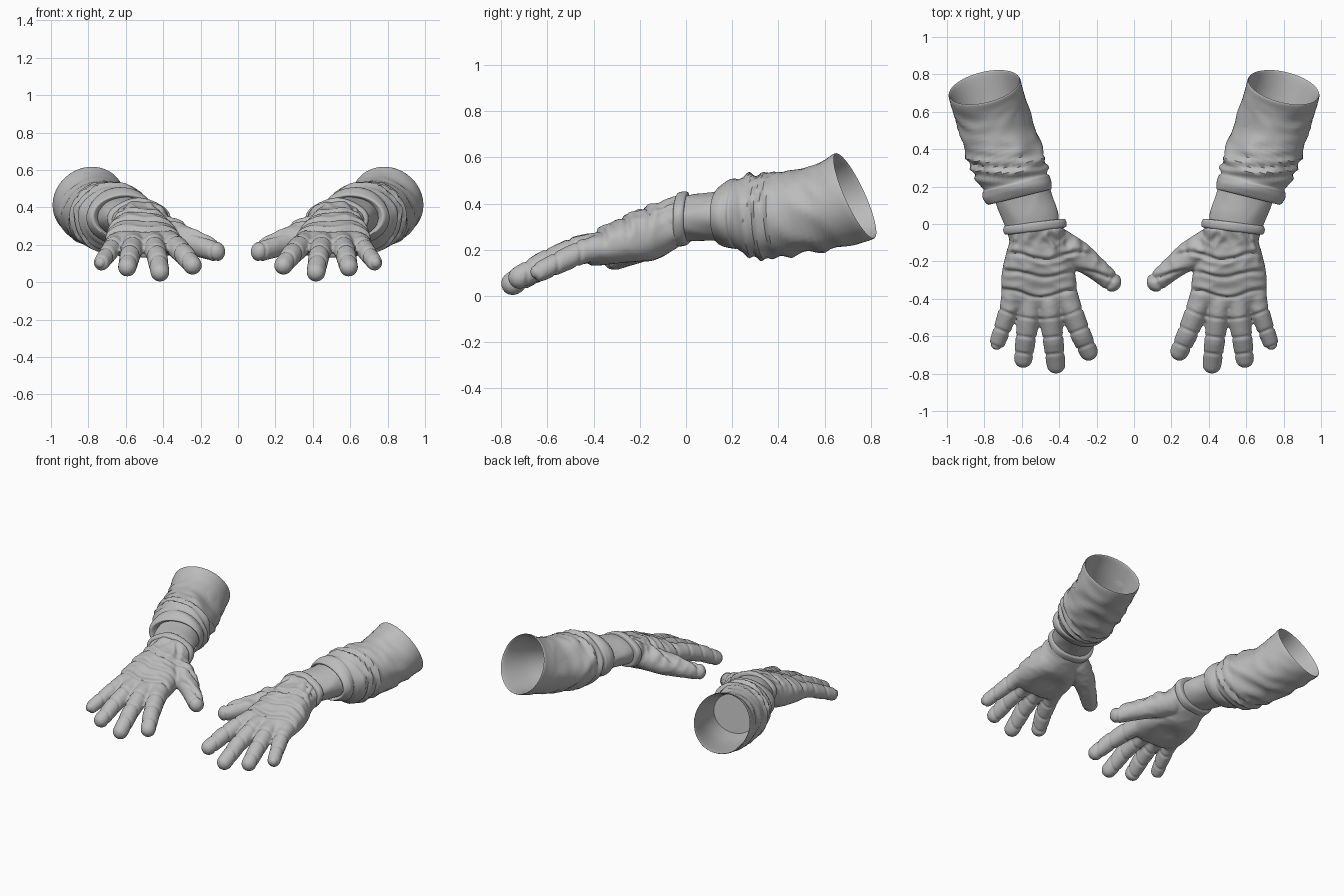
import bpy, bmesh, math
from mathutils import Vector, Matrix, noise

cube = bpy.data.objects.get("Cube")
if cube:
    bpy.data.objects.remove(cube, do_unlink=True)

grey = bpy.data.materials.new("fabric_grey")
grey.use_nodes = True
GREY = (0.5, 0.5, 0.5, 1)
grey.diffuse_color = GREY
grey.node_tree.nodes["Principled BSDF"].inputs["Base Color"].default_value = GREY


def bell(value, centre, width):
    return math.exp(-((value - centre) / width) ** 2)


def fold(p, scale, stretch):
    """Sharp-crested cloth folds, running mostly across the limb."""
    q = Vector((p.x * scale, p.y * scale * stretch + p.z * scale, p.z * scale))
    return 0.5 - 2 * abs(noise.noise(q))


def spline(stations, t):
    """Catmull-Rom sample through a list of number tuples."""
    last = len(stations) - 1
    i = min(int(t), last - 1)
    f = t - i
    a, b, c, d = (stations[min(max(i + k, 0), last)] for k in (-1, 0, 1, 2))
    return [q + 0.5 * f * (r - p + f * (2 * p - 5 * q + 4 * r - s + f * (3 * (q - r) + s - p)))
            for p, q, r, s in zip(a, b, c, d)]


def loft(bm, stations, yaw=0.0, steps=6, sides=48, squareness=1.0, wrinkle=None, caps=(True, True)):
    """Skin oval rings; station = x, y, z, half width, half height, pitch."""
    forward = Vector((math.sin(yaw), math.cos(yaw), 0))
    across = Vector((math.cos(yaw), -math.sin(yaw), 0))
    rings = []
    for k in range((len(stations) - 1) * steps + 1):
        x, y, z, w, h, pitch = spline(stations, k / steps)
        up = Vector((0, 0, math.cos(pitch))) - forward * math.sin(pitch)
        ring = []
        for j in range(sides):
            a = math.tau * j / sides
            c, s = (math.copysign(abs(v) ** squareness, v) for v in (math.cos(a), math.sin(a)))
            offset = across * w * c + up * h * s
            p = Vector((x, y, z)) + offset
            if wrinkle:
                p += offset.normalized() * wrinkle(p, k / steps, a)
            ring.append(bm.verts.new(p))
        rings.append(ring)
    for low, high in zip(rings, rings[1:]):
        for j in range(sides):
            n = (j + 1) % sides
            bm.faces.new((low[j], low[n], high[n], high[j]))
    if caps[0]:
        bm.faces.new(rings[0][::-1])
    if caps[1]:
        bm.faces.new(rings[-1])


def digit(bm, path):
    """Rounded finger: tapered segments with ball joints; path = x, y, z, radius."""
    for x, y, z, r in path:
        bmesh.ops.create_uvsphere(bm, u_segments=24, v_segments=16, radius=r,
                                  matrix=Matrix.Translation((x, y, z)))
    for a, b in zip(path, path[1:]):
        p, q = Vector(a[:3]), Vector(b[:3])
        turn = (q - p).to_track_quat("Z", "Y").to_matrix().to_4x4()
        bmesh.ops.create_cone(bm, cap_ends=True, segments=24, radius1=a[3], radius2=b[3],
                              depth=(q - p).length, matrix=Matrix.Translation((p + q) / 2) @ turn)


def add_object(name, mesh):
    obj = bpy.data.objects.new(name, mesh)
    bpy.context.collection.objects.link(obj)
    return obj


def finish_pair(part, bm):
    """Make the left part and its mirrored right twin."""
    for side in ("left", "right"):
        if side == "right":
            bmesh.ops.scale(bm, vec=(-1, 1, 1), verts=bm.verts)
        bmesh.ops.recalc_face_normals(bm, faces=bm.faces)
        mesh = bpy.data.meshes.new(f"{side}_{part}")
        bm.to_mesh(mesh)
        mesh.materials.clear()
        mesh.materials.append(grey)
        mesh.polygons.foreach_set("use_smooth", [True] * len(mesh.polygons))
        mesh.set_sharp_from_angle(angle=math.radians(50))
        add_object(f"{side}_{part}", mesh)
    bm.free()


YAW = math.radians(14)

# Sleeve: rolled lower cuff, creased tube, tilted open rim and inner lining
SLEEVE = [
    (.605, .17, .345, .150, .105, 0), (.607, .145, .347, .172, .122, 0),
    (.62, .18, .352, .188, .145, 0), (.63, .212, .353, .184, .152, 0),
    (.635, .23, .353, .176, .15, 0), (.655, .28, .35, .193, .178, 0),
    (.69, .38, .35, .198, .184, .05), (.73, .5, .36, .195, .18, .15),
    (.77, .62, .387, .192, .187, .3), (.797, .718, .428, .198, .203, .4),
    (.794, .712, .427, .188, .193, .4), (.74, .55, .38, .176, .165, .2),
    (.685, .4, .355, .15, .135, .05),
]


def sleeve_folds(p, t, a):
    body = min(max((t - 3.5) / 2, 0), 1) * min(max((9 - t) / 1.5, 0), 1)
    roll = min(t, 1) * bell(t, 2, 1.5)
    lower = bell(p.y, .3, .08)
    return body * (.018 * fold(p, 4.5, 2) + .012 * lower * math.sin(p.y * 110 + 3 * math.sin(a))) \
        + roll * .005 * math.sin(3 * a + t)


bm = bmesh.new()
loft(bm, SLEEVE, YAW, wrinkle=sleeve_folds, caps=(False, False))
finish_pair("sleeve", bm)

# Forearm: shirt cuff between glove and sleeve, closed inside the sleeve
FOREARM = [
    (.53, -.06, .325, .135, .095, 0), (.55, .03, .338, .146, .1, 0),
    (.585, .12, .345, .15, .104, 0), (.63, .25, .35, .15, .12, 0),
    (.69, .42, .358, .155, .14, .1),
]
bm = bmesh.new()
loft(bm, FOREARM, YAW, wrinkle=lambda p, t, a: .004 * fold(p, 9, .4))
finish_pair("forearm", bm)

# Glove hem: raised band around the wrist
HEM = [
    (.534, .01, .334, .145, .1, 0), (.532, .005, .334, .164, .114, 0),
    (.53, -.015, .331, .17, .118, 0), (.527, -.035, .327, .164, .115, 0),
    (.526, -.04, .326, .14, .1, 0),
]
bm = bmesh.new()
loft(bm, HEM, math.radians(7), steps=4, wrinkle=lambda p, t, a: .003 * math.sin(5 * a))
finish_pair("glove_hem", bm)

# Glove: palm, fingers and thumb fused into one skin
PALM = [
    (.526, -.02, .33, .158, .108, 0), (.52, -.09, .295, .146, .113, .1),
    (.518, -.18, .258, .172, .118, .2), (.51, -.28, .228, .198, .103, .2),
    (.507, -.37, .205, .2, .08, .2), (.505, -.43, .19, .185, .06, .2),
]
DIGITS = {
    "index": [(.37, -.36, .215, .064), (.335, -.46, .195, .06), (.285, -.59, .145, .056), (.243, -.682, .09, .05)],
    "middle": [(.46, -.36, .22, .064), (.45, -.47, .2, .06), (.432, -.62, .135, .056), (.417, -.75, .054, .051)],
    "ring": [(.555, -.36, .22, .062), (.56, -.47, .2, .058), (.577, -.6, .145, .056), (.592, -.72, .08, .05)],
    "little": [(.645, -.34, .215, .06), (.665, -.44, .195, .052), (.7, -.55, .145, .048), (.73, -.632, .105, .043)],
    "thumb": [(.4, -.11, .27, .085), (.295, -.168, .232, .078), (.2, -.24, .193, .061), (.118, -.31, .163, .052)],
}
bm = bmesh.new()
loft(bm, PALM, squareness=.85)
for path in DIGITS.values():
    digit(bm, path)
bmesh.ops.recalc_face_normals(bm, faces=bm.faces)
rough = bpy.data.meshes.new("glove_rough")
bm.to_mesh(rough)
bm.free()
blank = add_object("glove_rough", rough)
fuse = blank.modifiers.new("fuse", "REMESH")
fuse.mode, fuse.voxel_size = "VOXEL", .009
relax = blank.modifiers.new("relax", "SMOOTH")
relax.factor, relax.iterations = .5, 6
skin = bpy.data.meshes.new_from_object(blank.evaluated_get(bpy.context.evaluated_depsgraph_get()))
bpy.data.objects.remove(blank, do_unlink=True)
bpy.data.meshes.remove(rough)


def glove_folds(p, n):
    back, under = max(n.z, 0), max(-n.z, 0)
    # gathers by the wrist, creases across the back, rings on the fingers
    depth = .008 * bell(p.y, -.09, .05) * math.sin(p.x * 85 + 5 * noise.noise(p * 9)) * back
    wave = p.y + .02 * math.sin(p.x * 16) + .015 * noise.noise(p * 8)
    for crease in (-.17, -.27, -.37):
        depth += back * (.008 * bell(wave, crease + .025, .02) - .012 * bell(wave, crease, .012))
    reach = (Vector((p.x, p.y)) - Vector((.5, -.05))).length
    for ring in (.46, .56, .65):
        depth -= .006 * bell(reach, ring, .008)
    # hollow of the palm
    depth -= .03 * under * bell(p.x, .5, .1) * bell(p.y, -.25, .09)
    return depth + .007 * fold(p, 9, 1.5) * (.3 + back) * bell(p.y, -.15, .25)


bm = bmesh.new()
bm.from_mesh(skin)
bm.normal_update()
for v, shift in [(v, v.normal * glove_folds(v.co, v.normal)) for v in bm.verts]:
    v.co += shift
finish_pair("glove", bm)
bpy.data.meshes.remove(skin)
